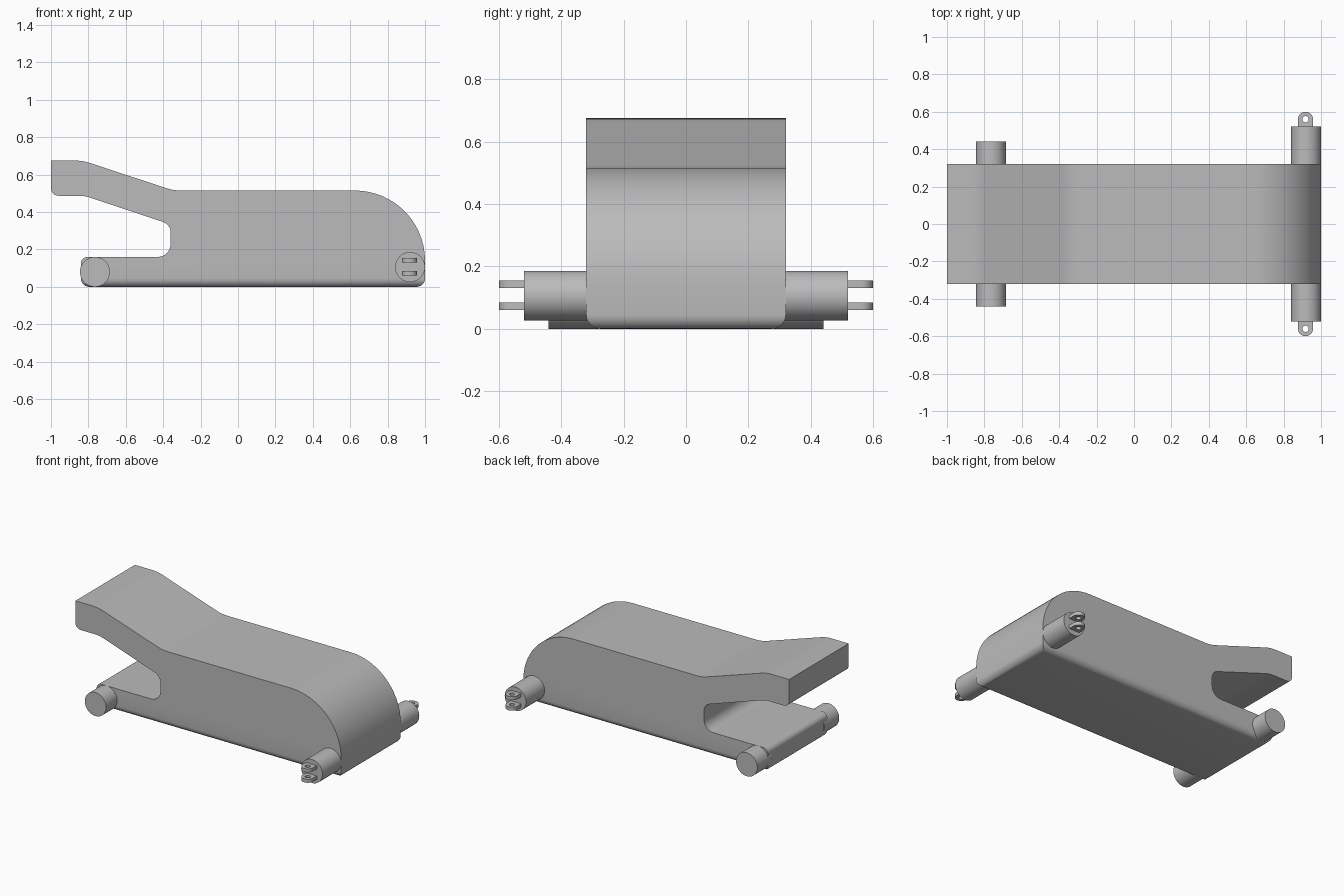
import bpy, bmesh, math
from mathutils import Vector, Matrix

cube = bpy.data.objects.get("Cube")
if cube:
    bpy.data.objects.remove(cube, do_unlink=True)

grey = bpy.data.materials.new("plain grey")
grey.use_nodes = True
tone = (0.5, 0.5, 0.5, 1)
grey.diffuse_color = tone
grey.node_tree.nodes["Principled BSDF"].inputs["Base Color"].default_value = tone


def finish(bm, name):
    bmesh.ops.recalc_face_normals(bm, faces=bm.faces[:])
    mesh = bpy.data.meshes.new(name)
    bm.to_mesh(mesh)
    bm.free()
    mesh.materials.append(grey)
    obj = bpy.data.objects.new(name, mesh)
    bpy.context.collection.objects.link(obj)
    bpy.ops.object.select_all(action='DESELECT')
    obj.select_set(True)
    bpy.context.view_layer.objects.active = obj
    bpy.ops.object.shade_smooth_by_angle(angle=math.radians(30))
    return obj


def rounded(corners):
    """Outline with each (x, z, radius) corner replaced by an arc."""
    out = []
    for i, (x, z, r) in enumerate(corners):
        p = Vector((x, z))
        if r == 0:
            out.append(p)
            continue
        a = (Vector(corners[i - 1][:2]) - p).normalized()
        b = (Vector(corners[(i + 1) % len(corners)][:2]) - p).normalized()
        half = a.angle(b) / 2
        centre = p + (a + b).normalized() * (r / math.sin(half))
        start = p + a * (r / math.tan(half)) - centre
        end = p + b * (r / math.tan(half)) - centre
        turn = start.angle_signed(end)
        steps = max(4, round(abs(turn) / math.radians(6)))
        for k in range(steps + 1):
            out.append(centre + Matrix.Rotation(-turn * k / steps, 2) @ start)
    return out


# Main body: side profile extruded across the width
profile = rounded([
    (-1, 0.675, 0), (-0.83, 0.675, 0.25), (-0.345, 0.515, 0.25),
    (1, 0.515, 0.375), (1, 0, 0), (-0.84, 0, 0), (-0.84, 0.16, 0.035),
    (-0.36, 0.16, 0.07), (-0.36, 0.333, 0.06), (-0.82, 0.487, 0.2),
    (-1, 0.487, 0.04)])
bm = bmesh.new()
side = bm.faces.new([bm.verts.new((p.x, -0.32, p.y)) for p in profile])
ext = bmesh.ops.extrude_face_region(bm, geom=[side])
bmesh.ops.translate(bm, vec=(0, 0.64, 0),
                    verts=[v for v in ext["geom"] if isinstance(v, bmesh.types.BMVert)])
bmesh.ops.recalc_face_normals(bm, faces=bm.faces[:])
floor_edges = [e for e in bm.edges if all(v.co.z < 0.001 for v in e.verts)]
bmesh.ops.bevel(bm, geom=floor_edges, offset=0.045, segments=6,
                profile=0.5, affect='EDGES')
finish(bm, "body")


def stub(name, x, z, y0, y1):
    bm = bmesh.new()
    place = Matrix.Translation((x, (y0 + y1) / 2, z)) @ Matrix.Rotation(math.pi / 2, 4, 'X')
    bmesh.ops.create_cone(bm, cap_ends=True, segments=48, radius1=0.08,
                          radius2=0.08, depth=abs(y1 - y0), matrix=place)
    finish(bm, name)


def lug(name, x, z, s):
    """Flat eye plate with a round end and a pin hole."""
    bm = bmesh.new()
    arc = [math.pi * k / 16 for k in range(17)]
    outer = [(0.04, 0.5)] + [(0.04 * math.cos(a), 0.56 + 0.04 * math.sin(a))
                             for a in arc] + [(-0.04, 0.5)]
    hole = [(0.017 * math.cos(2 * a), 0.56 + 0.017 * math.sin(2 * a)) for a in arc[:-1]]
    edges = []
    for loop in (outer, hole):
        vs = [bm.verts.new((x + px, s * py, z)) for px, py in loop]
        edges += [bm.edges.new((vs[i - 1], vs[i])) for i in range(len(vs))]
    bmesh.ops.triangle_fill(bm, edges=edges, use_beauty=True)
    ext = bmesh.ops.extrude_face_region(bm, geom=bm.faces[:])
    bmesh.ops.translate(bm, vec=(0, 0, 0.024),
                        verts=[v for v in ext["geom"] if isinstance(v, bmesh.types.BMVert)])
    finish(bm, name)


# Axle stubs and paired eye plates on both sides
for label, s in (("front", -1), ("back", 1)):
    stub(label + "_tail_stub", -0.765, 0.08, s * 0.28, s * 0.44)
    stub(label + "_nose_stub", 0.92, 0.106, s * 0.28, s * 0.52)
    lug(label + "_lower_lug", 0.917, 0.06, s)
    lug(label + "_upper_lug", 0.917, 0.131, s)
